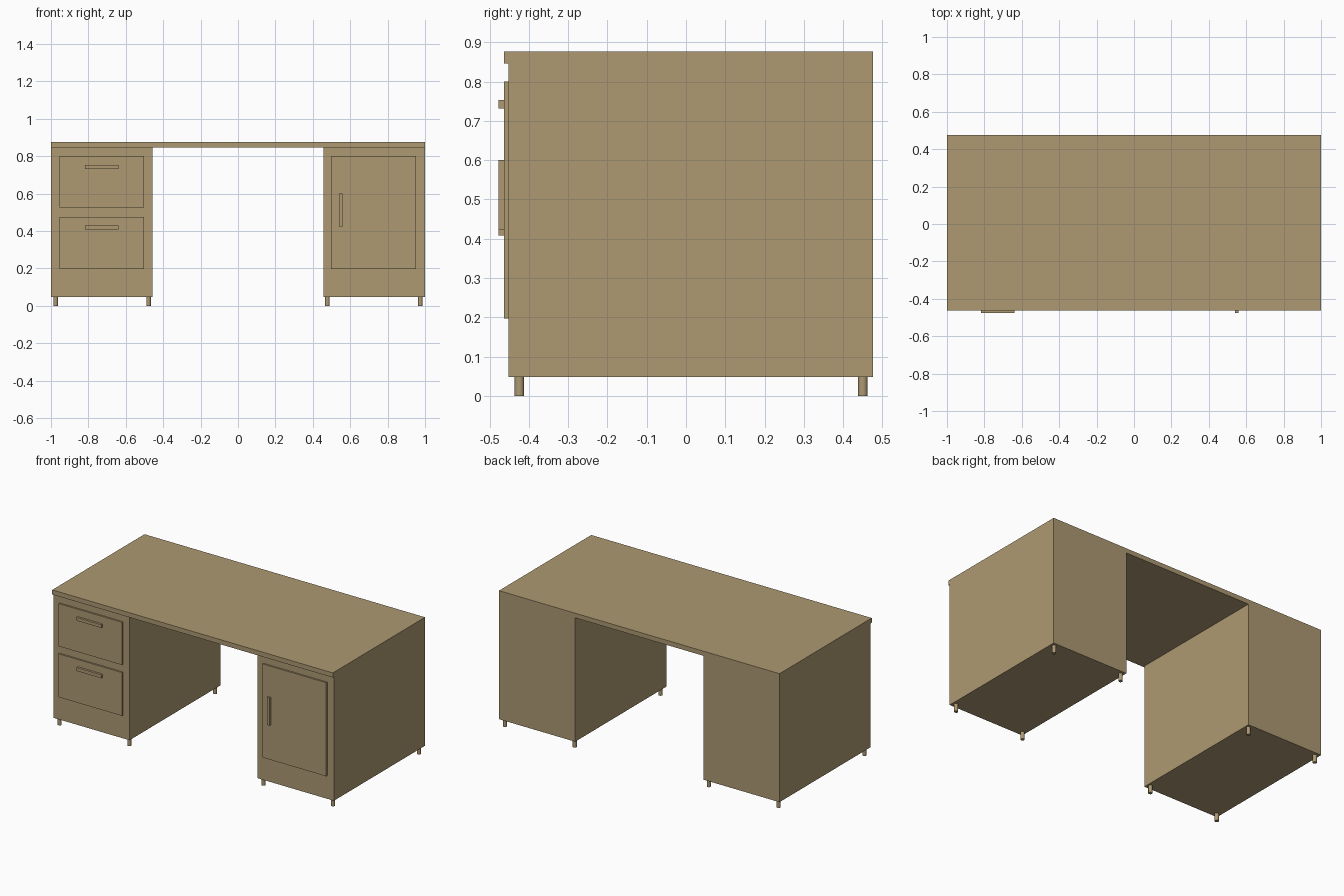
import bpy

if "Cube" in bpy.data.objects:
    bpy.data.objects.remove(bpy.data.objects["Cube"])

wood = bpy.data.materials.new("tan_wood")
wood.diffuse_color = (0.42, 0.32, 0.17, 1)
wood.use_nodes = True
wood.node_tree.nodes["Principled BSDF"].inputs["Base Color"].default_value = wood.diffuse_color

FRONT, FACE, GRIP, BACK = -0.452, -0.463, -0.477, 0.476


def box(name, x, y, z):
    """Box from (min, max) pairs on each axis."""
    bpy.ops.mesh.primitive_cube_add(size=1, location=[sum(r) / 2 for r in (x, y, z)])
    ob = bpy.context.object
    ob.name = name
    ob.scale = [r[1] - r[0] for r in (x, y, z)]
    bpy.ops.object.transform_apply(location=False, rotation=False, scale=True)
    ob.data.materials.append(wood)
    return ob


def leg(name, x, y):
    bpy.ops.mesh.primitive_cylinder_add(vertices=24, radius=0.012, depth=0.048,
                                        location=(x, y, 0.024))
    ob = bpy.context.object
    ob.name = name
    ob.data.materials.append(wood)
    bpy.ops.object.shade_smooth_by_angle()


# Desktop with a small front overhang
box("desktop", (-1, 1), (FACE, BACK), (0.846, 0.876))

# Two pedestals on short round legs
for side, s in (("left", -1), ("right", 1)):
    box(side + "_pedestal", sorted((s * 0.457, s)), (FRONT, BACK), (0.048, 0.846))
    for lx, px in (("inner", 0.478), ("outer", 0.975)):
        for ly, py in (("front", -0.424), ("back", 0.45)):
            leg(f"{side}_{lx}_{ly}_leg", s * px, py)

# Drawers with horizontal pulls
for name, z, hz in (("upper", (0.525, 0.80), (0.732, 0.753)),
                    ("lower", (0.197, 0.476), (0.408, 0.430))):
    box(name + "_drawer_front", (-0.955, -0.502), (FACE, FRONT), z)
    box(name + "_drawer_handle", (-0.818, -0.640), (GRIP, FACE), hz)

# Door with a vertical pull
box("door", (0.498, 0.953), (FACE, FRONT), (0.197, 0.80))
box("door_handle", (0.539, 0.560), (GRIP, FACE), (0.423, 0.601))
